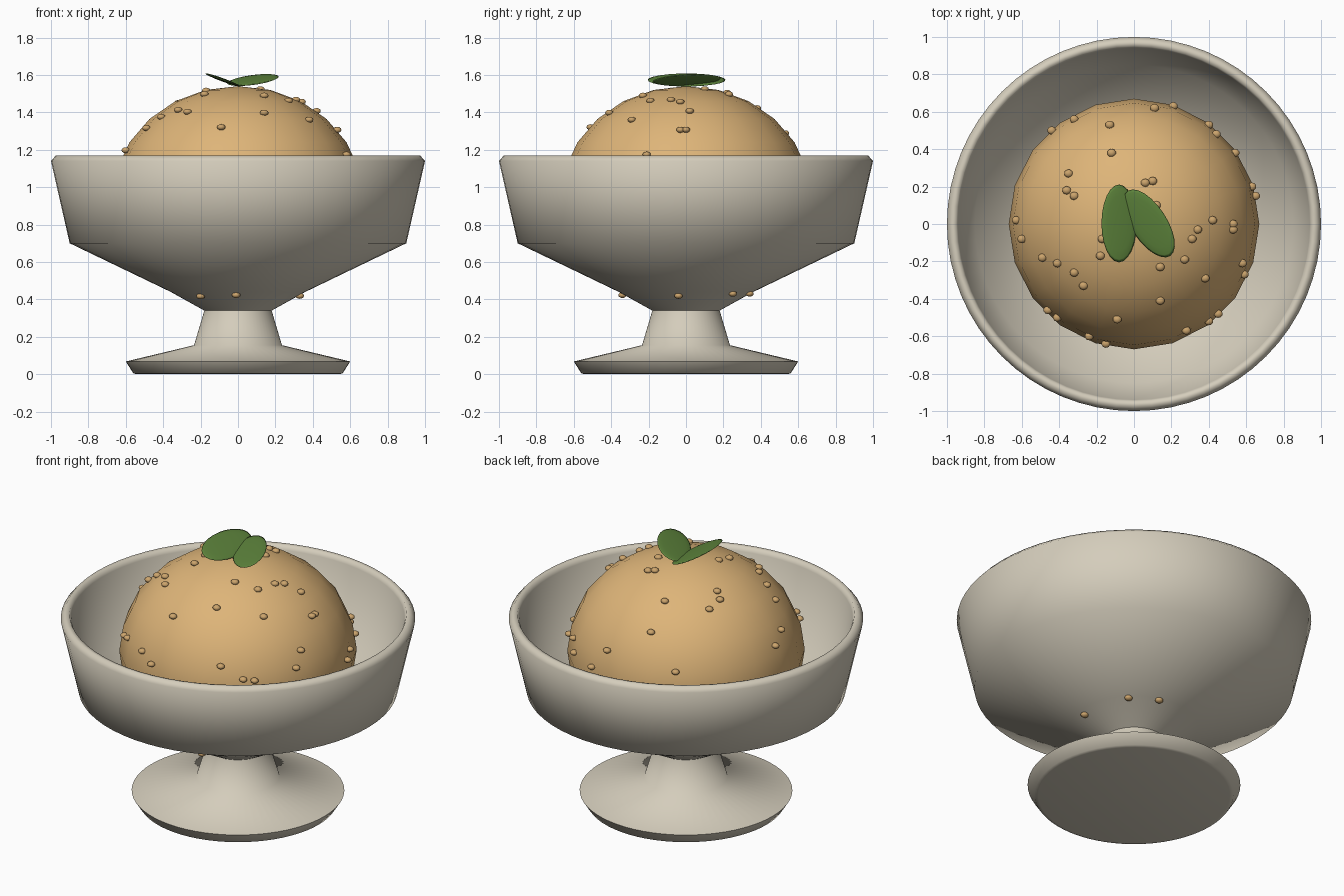
import bpy, bmesh, math
from mathutils import Matrix, Vector

cube = bpy.data.objects.get("Cube")
if cube:
    bpy.data.objects.remove(cube, do_unlink=True)


def make_material(name, colour):
    mat = bpy.data.materials.new(name)
    mat.use_nodes = True
    rgba = (*colour, 1)
    mat.diffuse_color = rgba
    mat.node_tree.nodes["Principled BSDF"].inputs["Base Color"].default_value = rgba
    return mat


def finish(bm, name, material, angle=180):
    """Turn a bmesh into a smooth shaded object with one material."""
    mesh = bpy.data.meshes.new(name)
    bmesh.ops.recalc_face_normals(bm, faces=bm.faces)
    bm.to_mesh(mesh)
    bm.free()
    mesh.materials.append(material)
    obj = bpy.data.objects.new(name, mesh)
    bpy.context.collection.objects.link(obj)
    bpy.ops.object.select_all(action="DESELECT")
    obj.select_set(True)
    bpy.context.view_layer.objects.active = obj
    bpy.ops.object.shade_smooth_by_angle(angle=math.radians(angle))
    return obj


def lathe(name, profile, material, segments, angle):
    """Spin a radius/height profile around the vertical axis."""
    bm = bmesh.new()
    verts = [bm.verts.new((r, 0, z)) for r, z in profile]
    edges = [bm.edges.new(pair) for pair in zip(verts, verts[1:])]
    bmesh.ops.spin(bm, geom=verts + edges, cent=(0, 0, 0), axis=(0, 0, 1),
                   angle=math.tau, steps=segments, use_duplicate=False)
    bmesh.ops.remove_doubles(bm, verts=bm.verts, dist=0.0005)
    return finish(bm, name, material, angle)


def ellipsoid(bm, centre, size, segments, rings, rotation=None):
    matrix = Matrix.Translation(centre)
    if rotation:
        matrix = matrix @ rotation
    matrix = matrix @ Matrix.Diagonal((*size, 1))
    return bmesh.ops.create_uvsphere(bm, u_segments=segments, v_segments=rings,
                                     radius=1, matrix=matrix)["verts"]


ceramic = make_material("warm ceramic", (0.66, 0.61, 0.50))
cream = make_material("caramel ice cream", (0.73, 0.46, 0.19))
crumb_tan = make_material("crumb tan", (0.60, 0.37, 0.15))
leaf_green = make_material("leaf green", (0.11, 0.23, 0.045))

# Footed bowl: foot, stem, outer wall, rolled rim, inner wall
bowl_profile = [
    (0, 0), (0.54, 0), (0.56, 0.005), (0.6, 0.068), (0.235, 0.155),
    (0.18, 0.34), (0.36, 0.44), (0.9, 0.7), (1, 1.14), (0.975, 1.168),
    (0.95, 1.165), (0.94, 1.14), (0.85, 0.73), (0.33, 0.47), (0, 0.45),
]
lathe("footed_bowl", bowl_profile, ceramic, 64, 75)

# Scoop, flattened where it rests in the bowl
SCOOP_CENTRE = Vector((0, 0, 0.94))
SCOOP_RADIUS, SCOOP_HEIGHT = 0.67, 0.6
bm = bmesh.new()
for v in ellipsoid(bm, SCOOP_CENTRE, (SCOOP_RADIUS, SCOOP_RADIUS, SCOOP_HEIGHT), 20, 12):
    v.co.z = max(v.co.z, 0.46)
finish(bm, "ice_cream_scoop", cream)

# Crumbs, placed in hundredths on the scoop surface
upper_crumbs = [
    (-13, 53), (-12, 38), (-35, 27), (-36, 18), (-32, 15), (6, 22), (10, 23),
    (12, 10), (11, 62), (21, 63), (40, 53), (44, 48), (54, 38), (42, 2),
    (53, 0), (53, -3), (34, -3), (31, -8), (27, -19), (14, -23), (38, -29),
    (14, -41), (-9, -51), (-27, -33), (-32, -26), (-41, -21), (-49, -18),
    (-18, -17), (-17, -8), (-32, 56), (-44, 50), (-60, -8), (-63, 2),
    (-46, -46), (-41, -50), (-24, -60), (-15, -64), (28, -57), (40, -52),
    (45, -48), (58, -21), (59, -27), (63, 20), (65, 15),
]
lower_crumbs = [(-20, -26), (-1, -34), (33, -4), (25, 25), (10, 34)]
bm = bmesh.new()
for points, side in ((upper_crumbs, 1), (lower_crumbs, -1)):
    for px, py in points:
        x, y = px / 100, py / 100
        reach = min(math.hypot(x, y) / SCOOP_RADIUS, 1)
        rise = side * SCOOP_HEIGHT * math.sqrt(1 - reach * reach)
        ellipsoid(bm, SCOOP_CENTRE + Vector((x, y, rise)), (0.024, 0.022, 0.016), 10, 6)
finish(bm, "crumbs", crumb_tan)

# Pair of mint leaves tilted up and away from each other
for name, x, yaw, tilt in (("right_leaf", -0.08, 0, 20), ("left_leaf", 0.08, 33, -18)):
    bm = bmesh.new()
    turn = (Matrix.Rotation(math.radians(yaw), 4, "Z")
            @ Matrix.Rotation(math.radians(tilt), 4, "Y"))
    ellipsoid(bm, (x, 0.003, 1.573), (0.1, 0.208, 0.009), 24, 8, turn)
    finish(bm, name, leaf_green)
